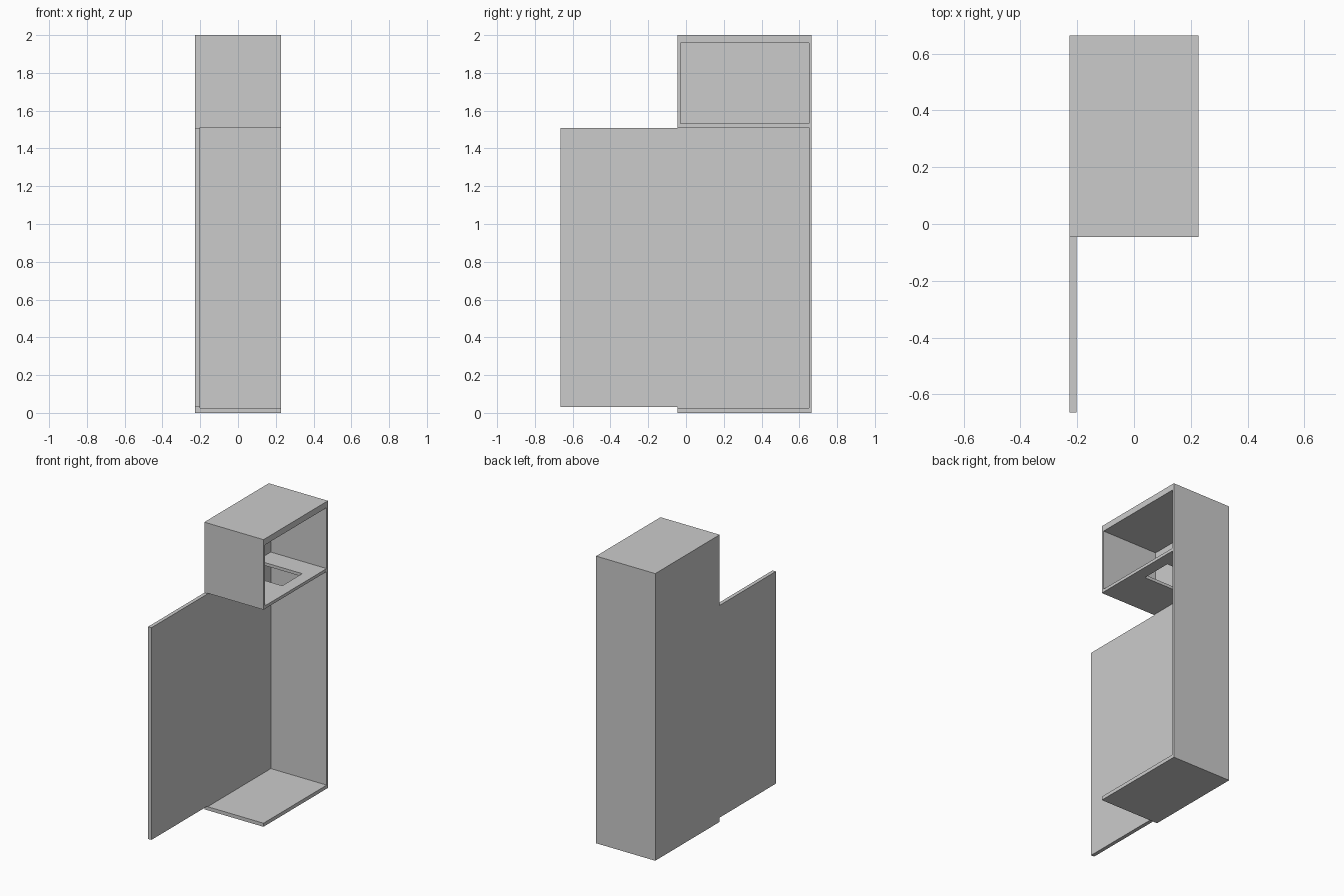
import bpy

if "Cube" in bpy.data.objects:
    bpy.data.objects.remove(bpy.data.objects["Cube"])

# Overall cabinet extents
X, Y0, Y1, H = 0.228, -0.045, 0.664, 2.0
WALL_X = -0.202          # inner face of the left wall and the door
BACK_Y = 0.65            # inner face of the back wall
FLOOR, SHELF_LOW, SHELF_TOP, ROOF = 0.025, 1.512, 1.533, 1.957


def box(name, lo, hi):
    """Axis-aligned box from its two opposite corners, baked into the mesh."""
    bpy.ops.mesh.primitive_cube_add(size=1)
    ob = bpy.context.object
    ob.name = name
    for v in ob.data.vertices:
        v.co = [lo[i] if v.co[i] < 0 else hi[i] for i in range(3)]
    return ob


def cut(target, name, lo, hi):
    """Subtract a box from the target and remove the cutter."""
    cutter = box(name, lo, hi)
    cutter.hide_render = True
    mod = target.modifiers.new(name, 'BOOLEAN')
    mod.operation = 'DIFFERENCE'
    mod.solver = 'EXACT'
    mod.object = cutter
    bpy.context.view_layer.objects.active = target
    bpy.ops.object.modifier_apply(modifier=mod.name)
    bpy.data.objects.remove(cutter, do_unlink=True)


# Cabinet carcass, open on the right side
carcass = box("cabinet_carcass", (-X, Y0, 0), (X, Y1, H))

# Tall lower bay, open at the front and right
cut(carcass, "lower_bay", (WALL_X, Y0 - 0.1, FLOOR), (X + 0.1, BACK_Y, SHELF_LOW))

# Upper compartment, open only at the right
cut(carcass, "upper_bay", (WALL_X, -0.028, SHELF_TOP), (X + 0.1, BACK_Y, ROOF))

# Rectangular opening in the dividing shelf
cut(carcass, "shelf_opening", (-0.145, 0.28, SHELF_LOW - 0.05),
    (0.145, 0.50, SHELF_TOP + 0.05))

# Door swung fully open, in line with the left wall
box("open_door", (-X, -0.664, 0.03), (WALL_X, Y0, 1.508))
